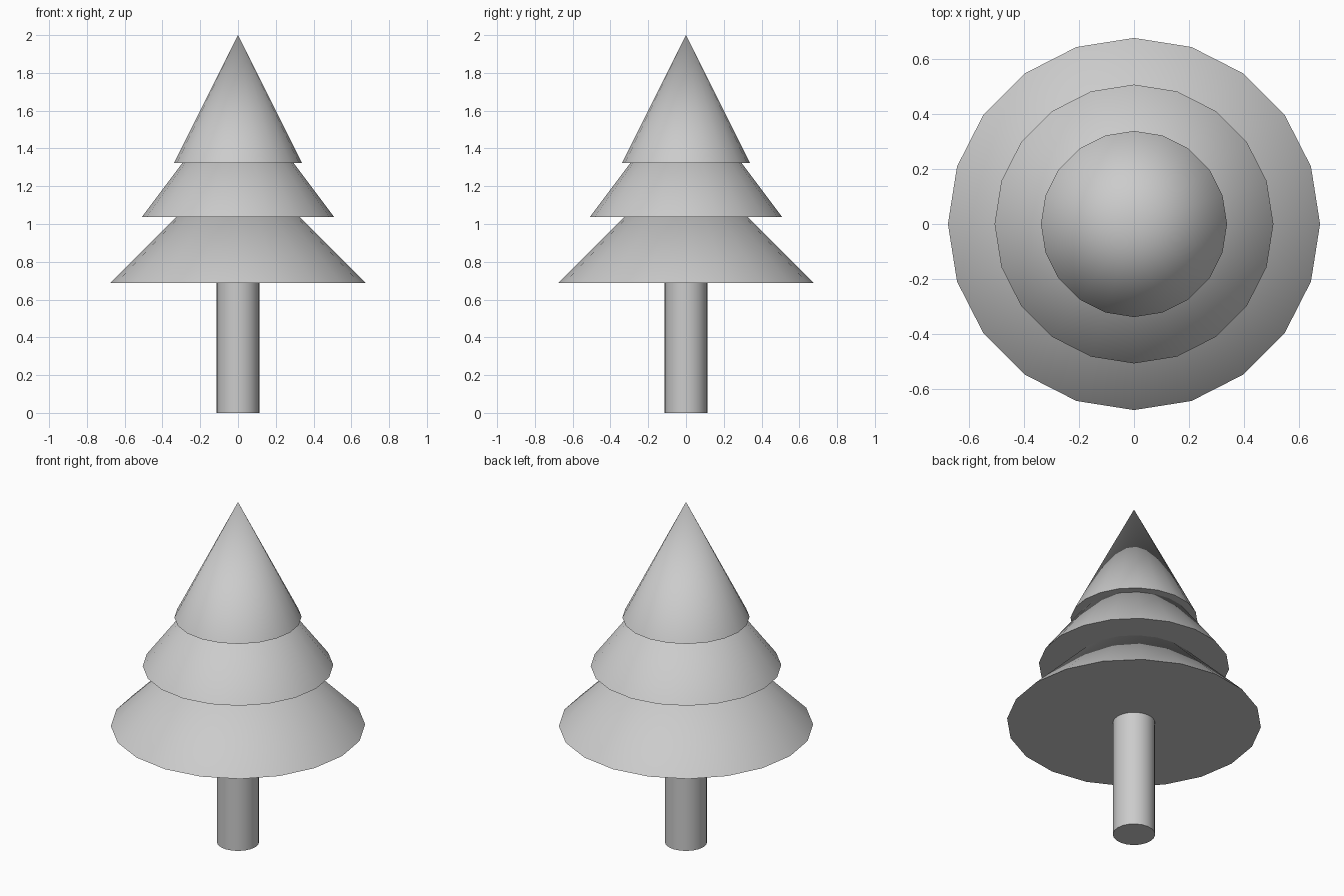
import bpy
import math

cube = bpy.data.objects.get("Cube")
if cube:
    bpy.data.objects.remove(cube, do_unlink=True)

# One plain grey for the whole tree
GREY = (0.6, 0.6, 0.6, 1.0)
grey = bpy.data.materials.new("plain_grey")
grey.use_nodes = True
grey.diffuse_color = GREY
grey.node_tree.nodes["Principled BSDF"].inputs["Base Color"].default_value = GREY

SIDES = 20


def add_part(name, base_radius, top_radius, bottom, height):
    """Upright capped cone or cylinder, smooth around and sharp at the rims."""
    bpy.ops.mesh.primitive_cone_add(
        vertices=SIDES, radius1=base_radius, radius2=top_radius,
        depth=height, location=(0, 0, bottom + height / 2))
    part = bpy.context.object
    part.name = part.data.name = name
    part.data.materials.append(grey)
    bpy.ops.object.shade_smooth_by_angle(angle=math.radians(40))
    return part


# Trunk, reaching just inside the lowest branches
add_part("trunk", 0.113, 0.113, 0, 0.70)

# Three stacked cones of branches, same height, shrinking upwards
TIER_HEIGHT = 0.677
for name, radius, bottom in (
        ("lower_branches", 0.678, 0.687),
        ("middle_branches", 0.508, 1.038),
        ("upper_branches", 0.339, 1.323)):
    add_part(name, radius, 0, bottom, TIER_HEIGHT)
